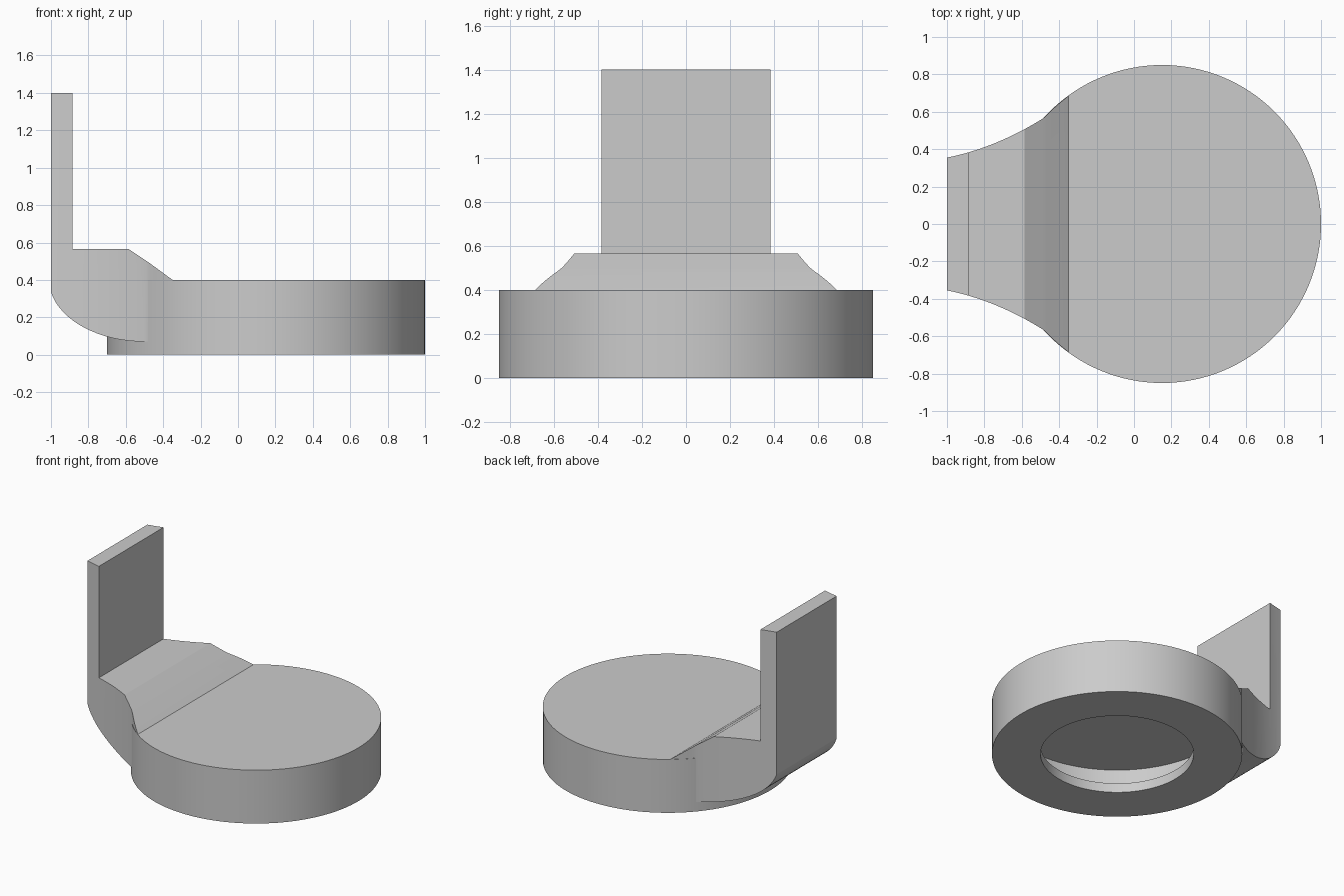
import bpy, bmesh, math

cube = bpy.data.objects.get("Cube")
if cube:
    bpy.data.objects.remove(cube, do_unlink=True)

CX, R, TOP = 0.15, 0.85, 0.4          # base disc centre, radius, height
CAVITY_R, CEILING = 0.79, 0.33        # hollow inside the disc
HOLE_R, FLOOR = 0.52, 0.07            # opening in the underside
SEGMENTS = 128

grey = bpy.data.materials.new("light grey")
grey.use_nodes = True
colour = (0.6, 0.6, 0.6, 1)
grey.diffuse_color = colour
grey.node_tree.nodes["Principled BSDF"].inputs["Base Color"].default_value = colour


def make_object(name, bm):
    bmesh.ops.recalc_face_normals(bm, faces=bm.faces[:])
    mesh = bpy.data.meshes.new(name)
    bm.to_mesh(mesh)
    bm.free()
    mesh.materials.append(grey)
    obj = bpy.data.objects.new(name, mesh)
    bpy.context.collection.objects.link(obj)
    return obj


def prism(name, points, offset):
    """Extrude a flat outline by an offset vector."""
    bm = bmesh.new()
    face = bm.faces.new([bm.verts.new(p) for p in points])
    new = bmesh.ops.extrude_face_region(bm, geom=[face])["geom"]
    moved = [v for v in new if isinstance(v, bmesh.types.BMVert)]
    bmesh.ops.translate(bm, verts=moved, vec=offset)
    return make_object(name, bm)


def lathe(name, profile):
    """Spin an (r, z) profile around the disc axis."""
    bm = bmesh.new()
    verts = [bm.verts.new((CX + r, 0, z)) for r, z in profile]
    edges = [bm.edges.new(pair) for pair in zip(verts, verts[1:])]
    bmesh.ops.spin(bm, geom=verts + edges, cent=(CX, 0, 0), axis=(0, 0, 1),
                   angle=math.tau, steps=SEGMENTS)
    bmesh.ops.remove_doubles(bm, verts=bm.verts[:], dist=1e-4)
    return make_object(name, bm)


def smooth(obj):
    bpy.ops.object.select_all(action="DESELECT")
    obj.select_set(True)
    bpy.context.view_layer.objects.active = obj
    bpy.ops.object.shade_smooth_by_angle(angle=math.radians(20))


def boolean(obj, cutter, operation):
    mod = obj.modifiers.new(operation.lower(), "BOOLEAN")
    mod.operation, mod.object, mod.solver = operation, cutter, "EXACT"
    bpy.context.view_layer.objects.active = obj
    bpy.ops.object.modifier_apply(modifier=mod.name)
    bpy.data.objects.remove(cutter, do_unlink=True)


# Hollow disc base with a round opening underneath
base = lathe("base_disc", [(0, TOP), (R, TOP), (R, 0), (HOLE_R, 0), (HOLE_R, FLOOR),
                           (CAVITY_R, FLOOR), (CAVITY_R, CEILING), (0, CEILING)])
smooth(base)

# Bracket side profile: upright plate, shelf, ramp and curved underside
side = [(-1, 1.4), (-0.885, 1.4), (-0.885, 0.565), (-0.585, 0.565),
        (-0.47, 0.488), (-0.35, TOP), (-0.3, 0.36), (-0.3, FLOOR)]
for i in range(17):
    t = math.radians(90 - 78 * i / 16)
    u = math.cos(t) / math.cos(math.radians(12))
    v = (1 - math.sin(t)) / (1 - math.sin(math.radians(12)))
    side.append((-0.5 - 0.5 * u, FLOOR + 0.265 * v))
bracket = prism("upright_bracket", [(x, -1, z) for x, z in side], (0, 2, 0))

# Bracket plan: flared sides that run into the disc edge
half = []
for i in range(13):
    s = i / 12
    half.append((-1.0 + 0.51 * s, 0.355 + 0.1 * s + 0.107 * s * s))
for i in range(8):
    x = -0.47 + 0.19 * i / 7
    half.append((x, math.sqrt((R - 0.002) ** 2 - (x - CX) ** 2)))
plan = half + [(x, -y) for x, y in reversed(half)]
boolean(bracket, prism("plan_cutter", [(x, y, -1) for x, y in plan], (0, 0, 3)), "INTERSECT")

# Keep the hollow of the disc clear
ring = [(CX + (CAVITY_R + 0.005) * math.cos(math.tau * i / SEGMENTS),
         (CAVITY_R + 0.005) * math.sin(math.tau * i / SEGMENTS), -1) for i in range(SEGMENTS)]
boolean(bracket, prism("cavity_cutter", ring, (0, 0, 1 + CEILING + 0.005)), "DIFFERENCE")
smooth(bracket)
